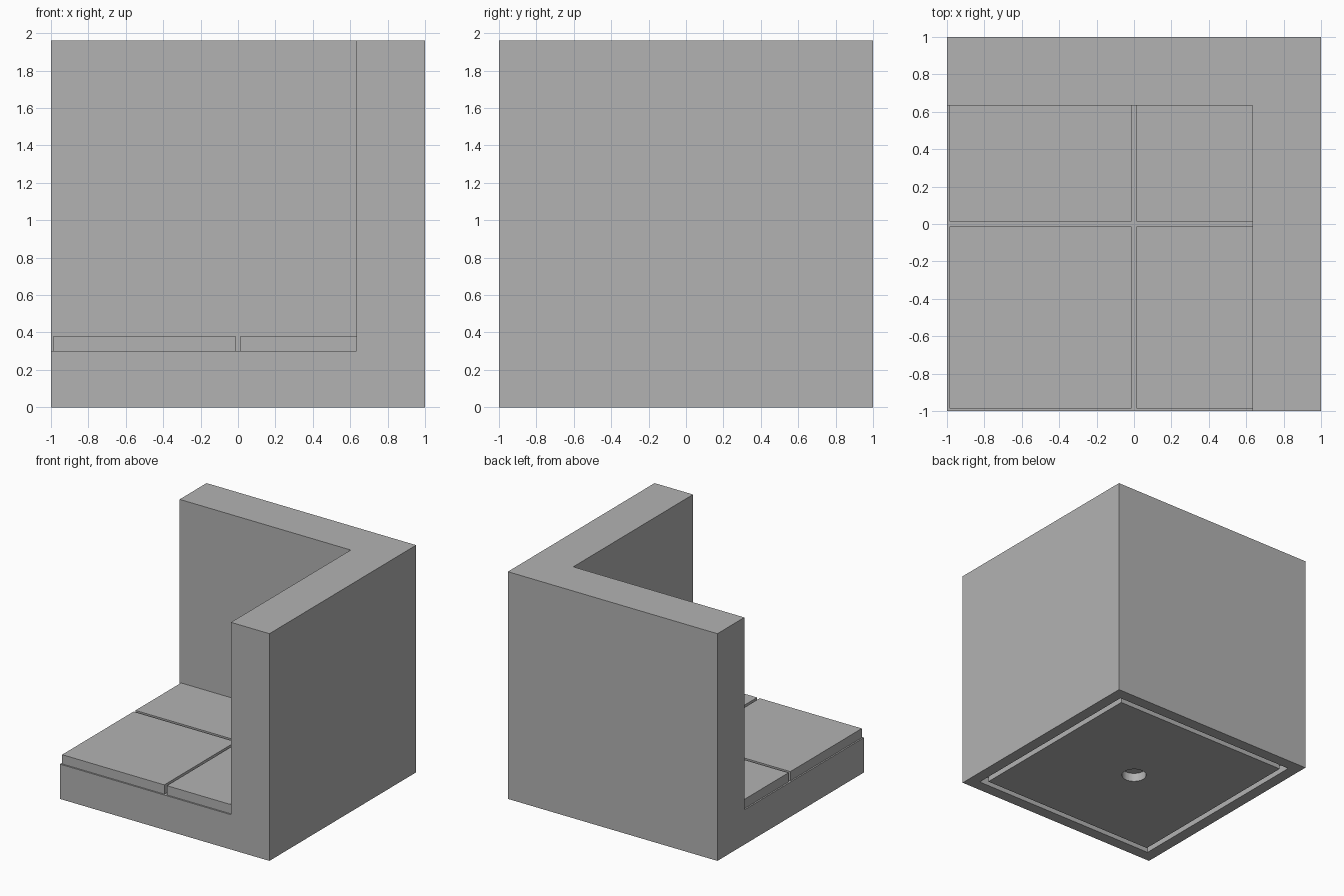
import bpy
import bmesh
from mathutils import Vector

old = bpy.data.objects.get("Cube")
if old:
    bpy.data.objects.remove(old, do_unlink=True)

# Single stone colour
stone = bpy.data.materials.new("stone_grey")
stone.use_nodes = True
GREY = (0.45, 0.45, 0.45, 1)
stone.diffuse_color = GREY
stone.node_tree.nodes["Principled BSDF"].inputs["Base Color"].default_value = GREY


def add_object(name, bm):
    mesh = bpy.data.meshes.new(name)
    bm.to_mesh(mesh)
    bm.free()
    mesh.materials.append(stone)
    obj = bpy.data.objects.new(name, mesh)
    bpy.context.collection.objects.link(obj)
    return obj


def box(name, low, high):
    low, high = Vector(low), Vector(high)
    bm = bmesh.new()
    bmesh.ops.create_cube(bm, size=1)
    bmesh.ops.scale(bm, vec=high - low, verts=bm.verts)
    bmesh.ops.translate(bm, vec=(low + high) / 2, verts=bm.verts)
    return add_object(name, bm)


def cut(target, cutter):
    mod = target.modifiers.new("cut", "BOOLEAN")
    mod.operation = "DIFFERENCE"
    mod.solver = "EXACT"
    mod.object = cutter
    cutter.hide_render = True
    bpy.context.view_layer.objects.active = target
    bpy.ops.object.modifier_apply(modifier=mod.name)
    bpy.data.objects.remove(cutter, do_unlink=True)


FLOOR, TILE_TOP, TOP = 0.3, 0.38, 1.96
WALL = 0.633            # inner face of both walls
GAP = 0.0125            # half the joint between tiles
EDGE = -0.987           # outer edge of the tiles
OUTER, INNER = 0.9, 0.85
DEPTH = 0.075

# Base and two walls as one solid
body = box("corner_wall_body", (-1, -1, 0), (1, 1, TOP))
cut(body, box("room_cutter", (-2, -2, FLOOR), (WALL, WALL, 3)))

# Square groove under the base
ring = box("groove_cutter", (-OUTER, -OUTER, -0.1), (OUTER, OUTER, DEPTH))
cut(ring, box("groove_island", (-INNER, -INNER, -1), (INNER, INNER, 1)))
cut(body, ring)

# Round socket in the middle of the underside
bm = bmesh.new()
bmesh.ops.create_cone(bm, cap_ends=True, segments=48, radius1=0.1,
                      radius2=0.1, depth=2 * DEPTH)
cut(body, add_object("socket_cutter", bm))

# Four floor tiles with joints between them
spans = {"outer": (EDGE, -GAP), "inner": (GAP, WALL)}
for x_name, (x0, x1) in spans.items():
    for y_name, (y0, y1) in spans.items():
        box(f"floor_tile_{x_name}_{y_name}", (x0, y0, FLOOR), (x1, y1, TILE_TOP))
